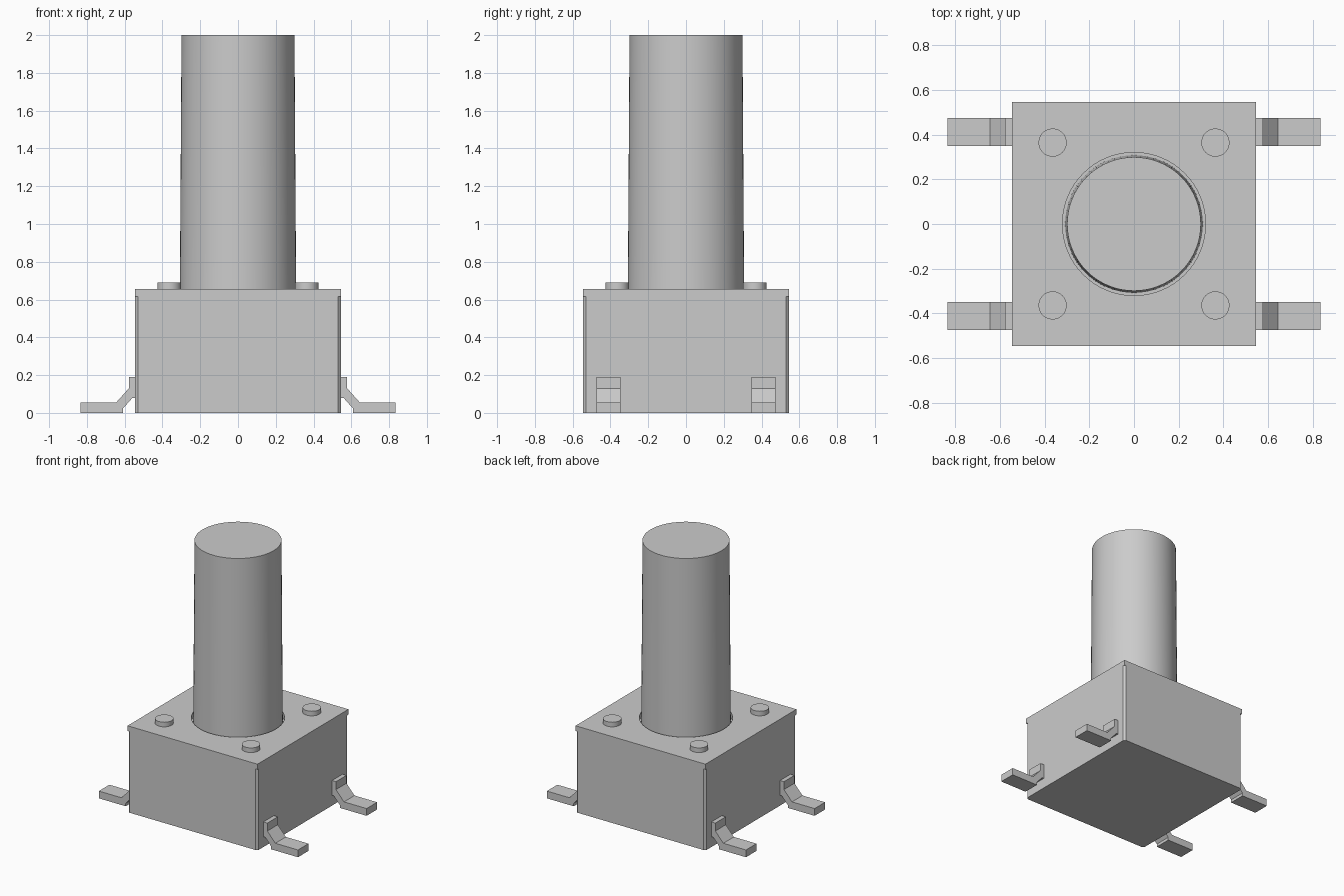
import bpy
import bmesh
from math import radians

cube = bpy.data.objects.get("Cube")
if cube:
    bpy.data.objects.remove(cube, do_unlink=True)

grey = bpy.data.materials.new("plain grey")
grey.use_nodes = True
GREY = (0.6, 0.6, 0.6, 1)
grey.diffuse_color = GREY
grey.node_tree.nodes["Principled BSDF"].inputs["Base Color"].default_value = GREY

HALF = 0.545      # half width of the housing
PLATE_Z = 0.615   # underside of the cover plate
TOP_Z = 0.655     # top of the cover plate


def finish(name, bm, smooth=False):
    bmesh.ops.recalc_face_normals(bm, faces=bm.faces)
    mesh = bpy.data.meshes.new(name)
    bm.to_mesh(mesh)
    bm.free()
    mesh.materials.append(grey)
    obj = bpy.data.objects.new(name, mesh)
    bpy.context.collection.objects.link(obj)
    bpy.ops.object.select_all(action='DESELECT')
    obj.select_set(True)
    bpy.context.view_layer.objects.active = obj
    if smooth:
        bpy.ops.object.shade_smooth_by_angle(angle=radians(30))
    return obj


def box(half, z0, z1):
    bm = bmesh.new()
    bmesh.ops.create_cube(bm, size=1)
    bmesh.ops.scale(bm, vec=(2 * half, 2 * half, z1 - z0), verts=bm.verts)
    bmesh.ops.translate(bm, vec=(0, 0, (z0 + z1) / 2), verts=bm.verts)
    return bm


def cylinder(r0, r1, z0, z1, x=0, y=0, sides=64):
    bm = bmesh.new()
    bmesh.ops.create_cone(bm, cap_ends=True, segments=sides,
                          radius1=r0, radius2=r1, depth=z1 - z0)
    bmesh.ops.translate(bm, vec=(x, y, (z0 + z1) / 2), verts=bm.verts)
    return bm


# Housing with slightly chamfered upright corners
bm = box(HALF, 0, PLATE_Z)
upright = [e for e in bm.edges
           if abs(e.verts[0].co.z - e.verts[1].co.z) > 0.1]
bmesh.ops.bevel(bm, geom=upright, offset=0.015, segments=1, affect='EDGES')
finish("housing", bm)

# Cover plate with a round opening for the plunger
cutter = finish("opening_cutter", cylinder(0.32, 0.32, PLATE_Z - 0.1, TOP_Z + 0.1))
cutter.hide_render = True
plate = finish("cover_plate", box(HALF, PLATE_Z, TOP_Z))
cut = plate.modifiers.new("opening", 'BOOLEAN')
cut.operation = 'DIFFERENCE'
cut.solver = 'EXACT'
cut.object = cutter
bpy.ops.object.modifier_apply(modifier=cut.name)
bpy.data.objects.remove(cutter, do_unlink=True)

# Tall, slightly tapered plunger
finish("plunger", cylinder(0.308, 0.299, PLATE_Z, 2), smooth=True)

# Bent terminal profile in x and z
PROFILE = [(0.53, 0.19), (0.578, 0.19), (0.578, 0.13), (0.645, 0.055),
           (0.835, 0.055), (0.835, 0), (0.61, 0), (0.61, 0.022),
           (0.56, 0.078), (0.53, 0.078)]

# One rivet and one terminal at each corner
for sx, side in ((1, "left"), (-1, "right")):
    for sy, end in ((-1, "front"), (1, "back")):
        finish(f"rivet_{end}_{side}",
               cylinder(0.063, 0.063, TOP_Z - 0.01, 0.69,
                        sx * 0.364, sy * 0.364, sides=32), smooth=True)
        bm = bmesh.new()
        face = bm.faces.new([bm.verts.new((sx * x, sy * 0.348, z))
                             for x, z in PROFILE])
        out = bmesh.ops.extrude_face_region(bm, geom=[face])
        moved = [v for v in out["geom"] if isinstance(v, bmesh.types.BMVert)]
        bmesh.ops.translate(bm, vec=(0, sy * 0.126, 0), verts=moved)
        finish(f"terminal_{end}_{side}", bm)
